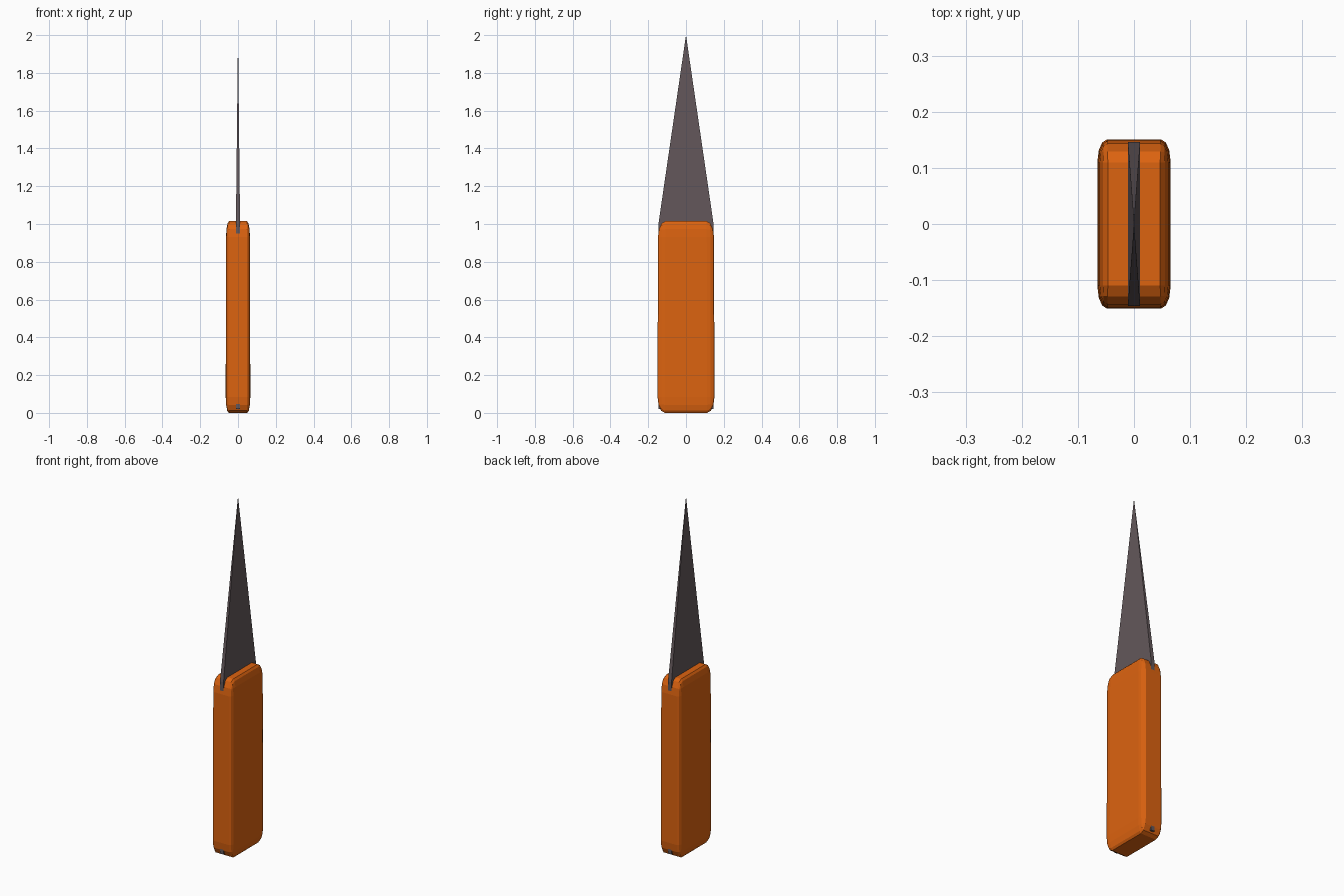
import bpy
import bmesh

if "Cube" in bpy.data.objects:
    bpy.data.objects.remove(bpy.data.objects["Cube"])


def material(name, rgb):
    m = bpy.data.materials.new(name)
    m.diffuse_color = (*rgb, 1)
    m.use_nodes = True
    m.node_tree.nodes["Principled BSDF"].inputs["Base Color"].default_value = m.diffuse_color
    return m


def add_object(name, bm, mat):
    bmesh.ops.recalc_face_normals(bm, faces=bm.faces)
    me = bpy.data.meshes.new(name)
    bm.to_mesh(me)
    bm.free()
    me.materials.append(mat)
    ob = bpy.data.objects.new(name, me)
    bpy.context.collection.objects.link(ob)
    return ob


orange = material("orange", (0.72, 0.125, 0.005))
steel = material("dark steel", (0.125, 0.096, 0.103))

# Handle: rounded cube stretched into a slab, slightly slimmer at the top
ROUND = 0.13
bm = bmesh.new()
bmesh.ops.create_cube(bm, size=1)
bmesh.ops.bevel(bm, geom=bm.edges[:], offset=ROUND, segments=3,
                profile=0.5, affect='EDGES')
for v in bm.verts:
    t = v.co.z + 0.5                      # 0 at the butt, 1 at the top
    taper = 1 - 0.035 * t
    v.co.x *= 0.131 * taper
    v.co.y *= 0.302 * (1 - 0.02 * t)
    # end rounding is 0.085 tall, the body between is straight
    if t < ROUND:
        v.co.z = t / ROUND * 0.085
    elif t > 1 - ROUND:
        v.co.z = 1.015 - (1 - t) / ROUND * 0.085
    else:
        v.co.z = 0.085 + (t - ROUND) / (1 - 2 * ROUND) * 0.845
add_object("handle", bm, orange)

# Blade: full-length flat tang that narrows to a single point
bm = bmesh.new()
rings = [[bm.verts.new((x * 0.011, y * 0.146, z))
          for x, y in ((-1, -1), (1, -1), (1, 1), (-1, 1))]
         for z in (0.02, 1.0)]
tip = bm.verts.new((0, 0, 2))
bm.faces.new(rings[0])
for i in range(4):
    j = (i + 1) % 4
    bm.faces.new((rings[0][i], rings[0][j], rings[1][j], rings[1][i]))
    bm.faces.new((rings[1][i], rings[1][j], tip))
add_object("blade", bm, steel)
